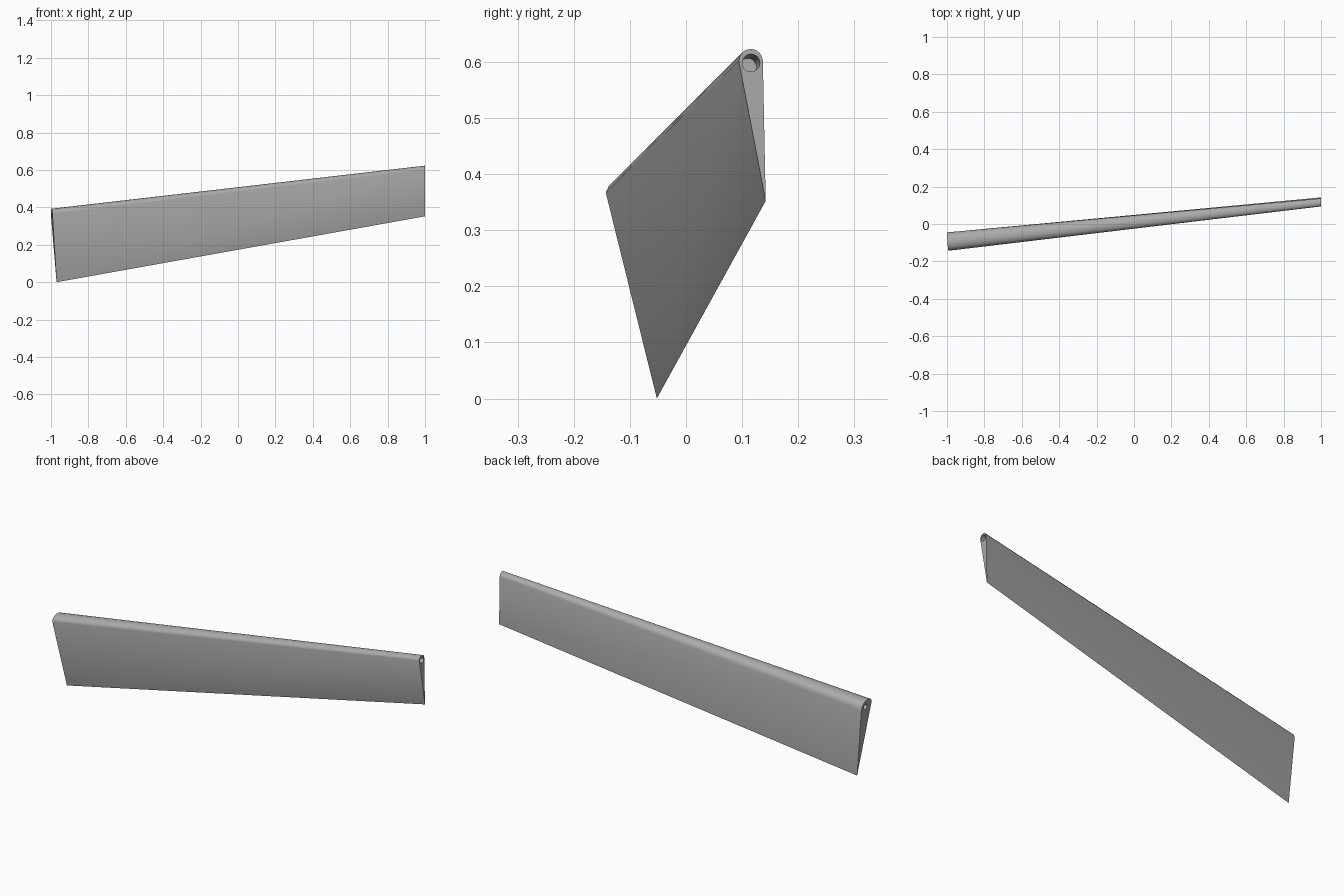
import bpy
import bmesh
from mathutils import Vector

cube = bpy.data.objects.get("Cube")
if cube:
    bpy.data.objects.remove(cube, do_unlink=True)

grey = bpy.data.materials.new("plain grey")
grey.use_nodes = True
grey.diffuse_color = (0.4, 0.4, 0.4, 1)
grey.node_tree.nodes["Principled BSDF"].inputs["Base Color"].default_value = (0.4, 0.4, 0.4, 1)


def rounded_nose(front, crown_front, crown_back, back, steps=8):
    """Leading edge from the front face over the crown to the back face."""
    a, b, c, d = (Vector(p) for p in (front, crown_front, crown_back, back))
    pts = []
    for i in range(steps + 1):
        t = i / steps
        s = 1 - t
        pts.append(a * s**3 + b * (3 * s * s * t) + c * (3 * s * t * t) + d * t**3)
    return pts


# Wedge profiles: trailing tip first, then the rounded nose
wide_end = [Vector((-0.97, -0.052, 0.0))] + rounded_nose(
    (-0.992, -0.143, 0.367), (-0.996, -0.138, 0.402),
    (-1.0, -0.052, 0.404), (-1.0, -0.045, 0.357))
narrow_end = [Vector((1.0, 0.142, 0.352))] + rounded_nose(
    (1.0, 0.094, 0.602), (1.0, 0.096, 0.63),
    (1.0, 0.135, 0.63), (1.0, 0.137, 0.602))

# Tapered panel lofted between the two profiles
bm = bmesh.new()
rings = [[bm.verts.new(p) for p in ring] for ring in (wide_end, narrow_end)]
count = len(wide_end)
for i in range(count):
    j = (i + 1) % count
    bm.faces.new((rings[0][i], rings[0][j], rings[1][j], rings[1][i]))
bm.faces.new(rings[0])
bm.faces.new(rings[1])
bmesh.ops.recalc_face_normals(bm, faces=bm.faces)
mesh = bpy.data.meshes.new("tapered_panel")
bm.to_mesh(mesh)
bm.free()
panel = bpy.data.objects.new("tapered_panel", mesh)
bpy.context.collection.objects.link(panel)
mesh.materials.append(grey)

# Blind hinge-pin holes along the leading edge, one at each end
pin_narrow = Vector((1.0, 0.116, 0.598))
pin_wide = Vector((-1.0, -0.085, 0.36))
axis = (pin_narrow - pin_wide).normalized()
for centre in (pin_narrow, pin_wide):
    bpy.ops.mesh.primitive_cylinder_add(
        vertices=32, radius=0.0155, depth=0.12, location=centre,
        rotation=axis.to_track_quat("Z", "Y").to_euler())
    cutter = bpy.context.object
    cutter.name = "pin_hole_cutter"
    cutter.hide_render = True
    cutter.data.materials.append(grey)
    bpy.context.view_layer.objects.active = panel
    hole = panel.modifiers.new("pin_hole", "BOOLEAN")
    hole.operation = "DIFFERENCE"
    hole.solver = "EXACT"
    hole.object = cutter
    bpy.ops.object.modifier_apply(modifier=hole.name)
    bpy.data.objects.remove(cutter, do_unlink=True)

# Smooth nose, crisp end caps and trailing edge
bpy.ops.object.select_all(action="DESELECT")
panel.select_set(True)
bpy.context.view_layer.objects.active = panel
bpy.ops.object.shade_smooth_by_angle(angle=0.6)
